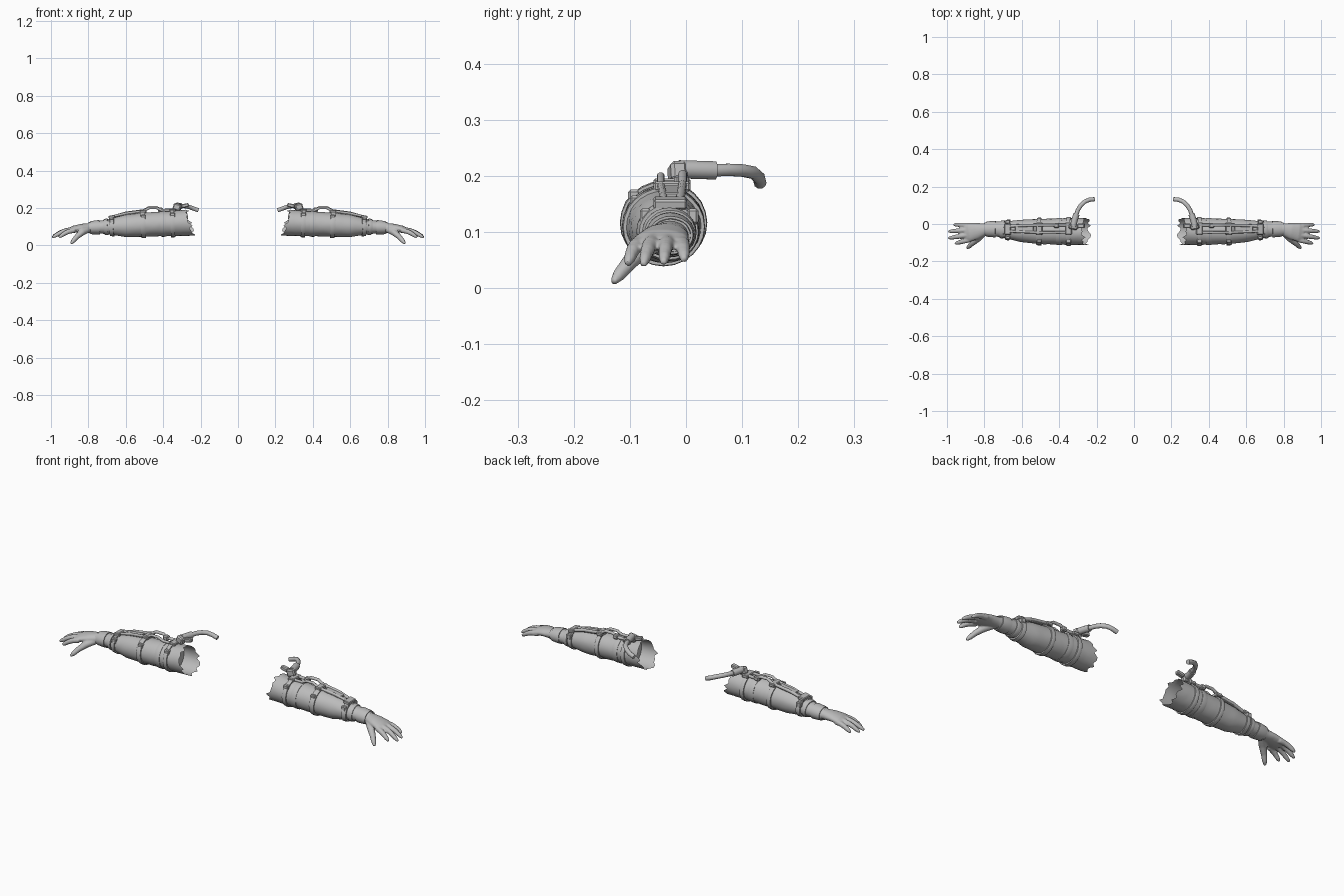
import bpy
import bmesh
import math
import random
from mathutils import Vector, Matrix

random.seed(4)
cube = bpy.data.objects.get("Cube")
if cube:
    bpy.data.objects.remove(cube, do_unlink=True)

grey = bpy.data.materials.new("plain grey")
grey.use_nodes = True
tone = (0.5, 0.5, 0.5, 1)
grey.diffuse_color = tone
grey.node_tree.nodes["Principled BSDF"].inputs["Base Color"].default_value = tone


def finish(name, bm, smooth=40):
    """Turn a bmesh of the left arm into an object mirrored to the right."""
    bmesh.ops.recalc_face_normals(bm, faces=bm.faces)
    mesh = bpy.data.meshes.new(name)
    bm.to_mesh(mesh)
    bm.free()
    mesh.materials.append(grey)
    obj = bpy.data.objects.new(name, mesh)
    bpy.context.collection.objects.link(obj)
    bpy.context.view_layer.objects.active = obj
    bpy.ops.object.select_all(action="DESELECT")
    obj.select_set(True)
    bpy.ops.object.shade_smooth_by_angle(angle=math.radians(smooth))
    return obj


def mirror(obj):
    mod = obj.modifiers.new("other arm", "MIRROR")
    mod.use_mirror_merge = False
    return obj


def loft(bm, stations, sides=12, caps=True, wobble=0.0):
    """Skin elliptical rings (x, y, z, half width, half height) along a path."""
    centres = [Vector(s[:3]) for s in stations]
    rings = []
    for i, s in enumerate(stations):
        along = centres[min(i + 1, len(centres) - 1)] - centres[max(i - 1, 0)]
        side = Vector((0, 0, 1)).cross(along).normalized()
        up = along.cross(side).normalized()
        ring = []
        for k in range(sides):
            a = math.tau * k / sides
            f = 1 + random.uniform(-wobble, wobble)
            ring.append(bm.verts.new(
                centres[i] + side * s[3] * f * math.cos(a) + up * s[4] * f * math.sin(a)))
        rings.append(ring)
    for r, q in zip(rings, rings[1:]):
        for k in range(sides):
            j = (k + 1) % sides
            bm.faces.new((r[k], r[j], q[j], q[k]))
    if caps:
        bm.faces.new(rings[0])
        bm.faces.new(rings[-1])
    return rings


def tube(name, points, radius, sides=10):
    bm = bmesh.new()
    loft(bm, [(*p, radius, radius) for p in points], sides)
    return mirror(finish(name, bm))


def box(name, centre, size, turn=0.0, tilt=0.0):
    bm = bmesh.new()
    place = (Matrix.Translation(centre) @ Matrix.Rotation(turn, 4, "Z")
             @ Matrix.Rotation(tilt, 4, "Y") @ Matrix.Diagonal((*size, 1)))
    bmesh.ops.create_cube(bm, size=1, matrix=place)
    bmesh.ops.bevel(bm, geom=bm.edges[:], offset=min(size) * 0.2, segments=1,
                    affect="EDGES")
    return mirror(finish(name, bm, 30))


# Forearm outline: x, y, z, half width, half height
ARM = [(0.26, -0.04, 0.122, 0.072, 0.070), (0.35, -0.04, 0.117, 0.071, 0.067),
       (0.43, -0.04, 0.114, 0.069, 0.065), (0.51, -0.04, 0.110, 0.067, 0.064),
       (0.60, -0.037, 0.104, 0.060, 0.060), (0.67, -0.032, 0.101, 0.048, 0.045),
       (0.72, -0.028, 0.098, 0.041, 0.036), (0.80, -0.027, 0.094, 0.035, 0.029)]


def arm_at(x, grow=0.0):
    for a, b in zip(ARM, ARM[1:]):
        if x <= b[0]:
            break
    t = (x - a[0]) / (b[0] - a[0])
    s = [p + (q - p) * t for p, q in zip(a, b)]
    return (x, s[1], s[2], s[3] + grow, s[4] + grow)


# Sleeve with a torn open end at the elbow
bm = bmesh.new()
steps = [0.26 + 0.018 * i for i in range(31)]
rings = loft(bm, [arm_at(x) for x in steps], 28, caps=False, wobble=0.012)
for k, v in enumerate(rings[0]):
    v.co.x += 0.012 * math.sin(math.tau * k / 28) + random.choice((-0.014, 0, 0.006))
mirror(finish("forearm_sleeve", bm, 60))

# Straps and cuffs wrapped round the forearm
BANDS = [("elbow_strap", 0.350, 0.022, 0.006), ("middle_strap", 0.507, 0.024, 0.006),
         ("wrist_strap", 0.675, 0.022, 0.007), ("wrist_wrap", 0.705, 0.020, 0.004),
         ("glove_cuff", 0.765, 0.050, 0.004), ("upper_wrap", 0.400, 0.030, 0.002)]
for name, x, width, grow in BANDS:
    bm = bmesh.new()
    h = width / 2
    loft(bm, [arm_at(x - h, -0.003), arm_at(x - h, grow), arm_at(x - h * 0.5, grow + 0.001),
              arm_at(x + h * 0.5, grow + 0.001), arm_at(x + h, grow), arm_at(x + h, -0.003)],
         24, caps=False, wobble=0.006)
    mirror(finish(name, bm, 50))

# Hand: palm, fingers and thumb fused into one skin
bm = bmesh.new()
loft(bm, [(0.765, -0.027, 0.095, 0.033, 0.027), (0.80, -0.030, 0.094, 0.034, 0.025),
          (0.84, -0.038, 0.092, 0.044, 0.023), (0.88, -0.044, 0.086, 0.050, 0.019),
          (0.905, -0.046, 0.079, 0.044, 0.013)], 20)
FINGERS = [((0.875, -0.083, 0.081), (0.957, -0.104, 0.043)),
           ((0.885, -0.058, 0.086), (0.993, -0.076, 0.042)),
           ((0.885, -0.032, 0.086), (0.993, -0.040, 0.045)),
           ((0.875, -0.008, 0.082), (0.965, -0.003, 0.050))]
for root, tip in FINGERS:
    a, b = Vector(root), Vector(tip)
    path = []
    for t, r in ((0, 0.014), (0.35, 0.0135), (0.6, 0.0125), (0.85, 0.0105), (1, 0.006)):
        p = a.lerp(b, t)
        path.append((p.x, p.y, p.z + 0.008 * math.sin(math.pi * t), r, r))
    loft(bm, path, 10)
loft(bm, [(0.80, -0.045, 0.086, 0.018, 0.018), (0.835, -0.078, 0.069, 0.019, 0.018),
          (0.863, -0.102, 0.045, 0.015, 0.014), (0.882, -0.120, 0.023, 0.012, 0.012),
          (0.893, -0.130, 0.010, 0.006, 0.006)], 10)
hand = finish("hand", bm, 180)
fuse = hand.modifiers.new("fuse", "REMESH")
fuse.mode = "VOXEL"
fuse.voxel_size = 0.004
fuse.use_smooth_shade = True
soften = hand.modifiers.new("soften", "SMOOTH")
soften.iterations = 3
mirror(hand)

# Paired rods running along the top of the forearm
tube("back_rod", [(0.33, -0.006, 0.190), (0.41, -0.006, 0.188), (0.435, -0.006, 0.203),
                  (0.475, -0.006, 0.203), (0.505, -0.006, 0.186), (0.60, -0.008, 0.173),
                  (0.68, -0.012, 0.150)], 0.008)
tube("front_rod", [(0.35, -0.045, 0.188), (0.41, -0.045, 0.188), (0.435, -0.045, 0.200),
                   (0.475, -0.045, 0.200), (0.505, -0.045, 0.184), (0.60, -0.042, 0.172),
                   (0.68, -0.038, 0.152)], 0.007)

# Brackets joining the rods to the straps
box("elbow_bracket", (0.35, -0.025, 0.187), (0.035, 0.066, 0.018))
box("elbow_side_clip", (0.35, -0.092, 0.160), (0.028, 0.022, 0.032))
box("rod_coupler", (0.415, -0.008, 0.190), (0.028, 0.026, 0.024))
box("middle_bracket", (0.507, -0.025, 0.181), (0.034, 0.066, 0.018))
box("middle_side_clip", (0.507, -0.090, 0.150), (0.026, 0.020, 0.030))
box("forearm_plate", (0.585, -0.026, 0.170), (0.100, 0.040, 0.014), tilt=0.13)
box("wrist_bracket", (0.675, -0.028, 0.152), (0.034, 0.060, 0.018), tilt=0.2)
box("wrist_front_clip", (0.675, -0.072, 0.128), (0.026, 0.020, 0.028))
box("wrist_back_clip", (0.675, 0.012, 0.128), (0.026, 0.020, 0.028))

# Raised joint and curved hose at the elbow
box("hose_mount", (0.325, -0.015, 0.205), (0.042, 0.030, 0.036), turn=0.2, tilt=-0.3)
tube("hose_joint", [(0.325, -0.012, 0.212), (0.318, 0.02, 0.211), (0.308, 0.052, 0.210)],
     0.017, 10)
tube("hose", [(0.310, 0.045, 0.210), (0.300, 0.075, 0.211), (0.284, 0.100, 0.210),
              (0.262, 0.120, 0.206), (0.238, 0.130, 0.197), (0.212, 0.132, 0.188)],
     0.0115, 10)
box("hose_cap", (0.283, -0.010, 0.213), (0.040, 0.024, 0.020), tilt=0.2)
